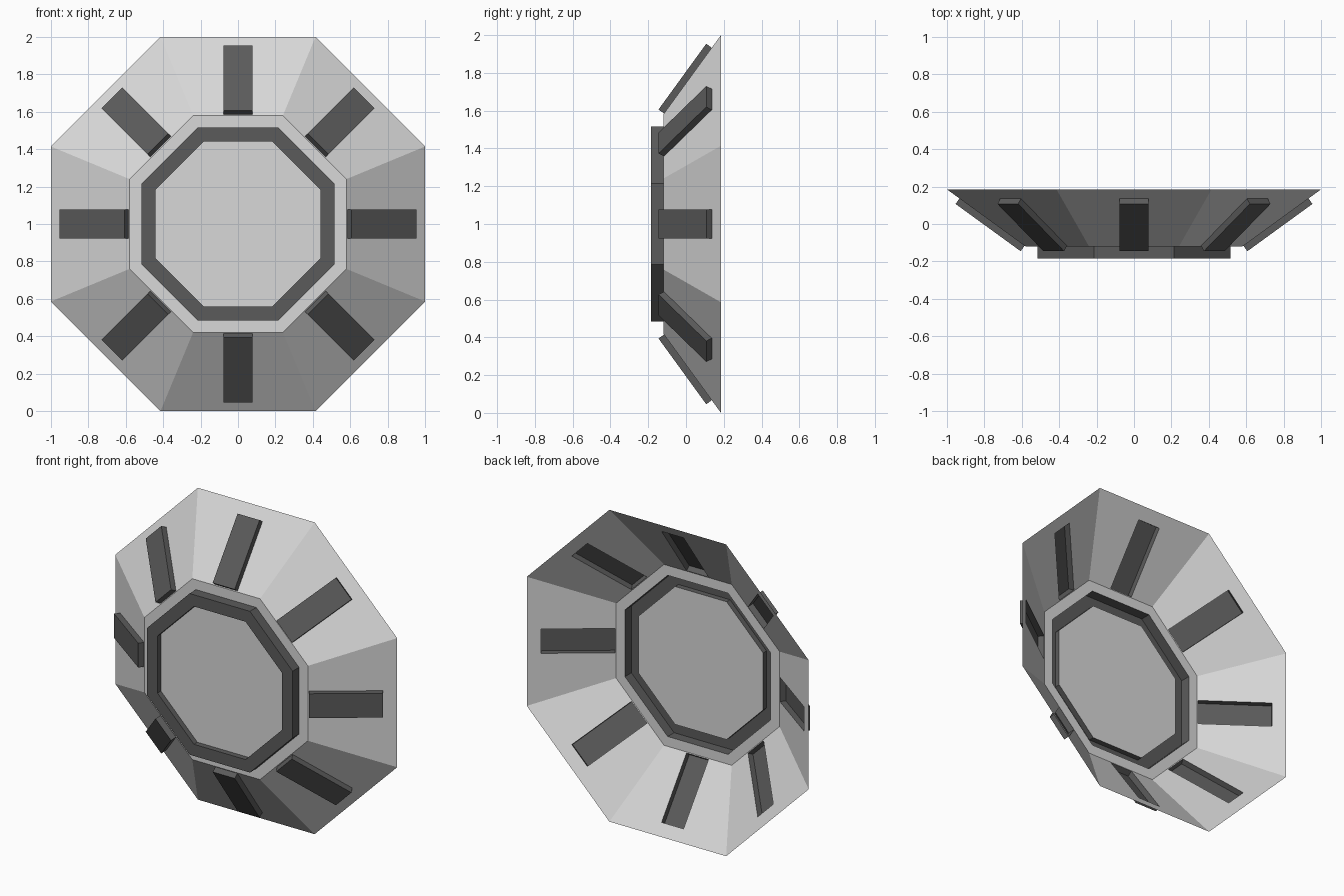
import bpy, bmesh
from math import sin, cos, tan, pi
from mathutils import Vector

cube = bpy.data.objects.get("Cube")
if cube:
    bpy.data.objects.remove(cube)

SIDES = 8
HALF = tan(pi / SIDES)                      # half side length per unit of apothem
RIM, HUB = (1.0, 0.185), (0.58, -0.12)      # (apothem, y)
RING_OUT, RING_IN, RING_Y, PLATE_Y = 0.517, 0.442, -0.185, -0.15
RIB_IN, RIB_OUT, RIB_HALF, RIB_H = 0.585, 0.933, 0.078, 0.036


def material(name, value):
    mat = bpy.data.materials.new(name)
    mat.use_nodes = True
    color = (value, value, value, 1)
    mat.diffuse_color = color
    mat.node_tree.nodes["Principled BSDF"].inputs["Base Color"].default_value = color
    return mat


light = material("light grey", 0.69)
dark = material("dark grey", 0.105)


def place(k, r, y, s):
    """Point on side k: distance r from the axis, depth y, sideways s."""
    a = 2 * pi * k / SIDES
    return Vector((r * cos(a) - s * sin(a), y, 1 + r * sin(a) + s * cos(a)))


def face(bm, points):
    return bm.faces.new([bm.verts.new(p) for p in points])


def slope_y(r):
    return HUB[1] + (r - HUB[0]) * (RIM[1] - HUB[1]) / (RIM[0] - HUB[0])


def trapezoid(k, inner, outer):
    (r0, y0), (r1, y1) = inner, outer
    return [place(k, r0, y0, -r0 * HALF), place(k, r1, y1, -r1 * HALF),
            place(k, r1, y1, r1 * HALF), place(k, r0, y0, r0 * HALF)]


def rib_outline(k):
    return [place(k, r, slope_y(r), s * RIB_HALF)
            for r, s in ((RIB_IN, -1), (RIB_OUT, -1), (RIB_OUT, 1), (RIB_IN, 1))]


def frame(bm, outer, inner):
    """Quads between two matching closed outlines."""
    n = len(outer)
    for i in range(n):
        j = (i + 1) % n
        face(bm, [outer[i], outer[j], inner[j], inner[i]])


def finish(bm, name, mat):
    bmesh.ops.remove_doubles(bm, verts=bm.verts, dist=0.0005)
    mesh = bpy.data.meshes.new(name)
    bm.to_mesh(mesh)
    bm.free()
    mesh.materials.append(mat)
    obj = bpy.data.objects.new(name, mesh)
    bpy.context.collection.objects.link(obj)


# Sloping dish with rib openings, plus the flat hub border
bm = bmesh.new()
for k in range(SIDES):
    frame(bm, trapezoid(k, HUB, RIM), rib_outline(k))
    face(bm, trapezoid(k, (RING_OUT, HUB[1]), HUB))
finish(bm, "dish", light)

# Flat centre plate, set between the hub border and the ring's front
bm = bmesh.new()
face(bm, [place(k, RING_IN, PLATE_Y, RING_IN * HALF) for k in range(SIDES)])
finish(bm, "centre_plate", light)

# Raised ring, open at the back
bm = bmesh.new()
profile = [(RING_IN, PLATE_Y), (RING_IN, RING_Y), (RING_OUT, RING_Y), (RING_OUT, HUB[1])]
for k in range(SIDES):
    for inner, outer in zip(profile, profile[1:]):
        face(bm, trapezoid(k, inner, outer))
finish(bm, "raised_ring", dark)

# Raised ribs, open at the back
for k in range(SIDES):
    bm = bmesh.new()
    base = rib_outline(k)
    normal = (base[1] - base[0]).cross(base[3] - base[0]).normalized()
    top = [p + normal * RIB_H for p in base]
    frame(bm, base, top)
    face(bm, top)
    finish(bm, f"rib_{k + 1}", dark)
